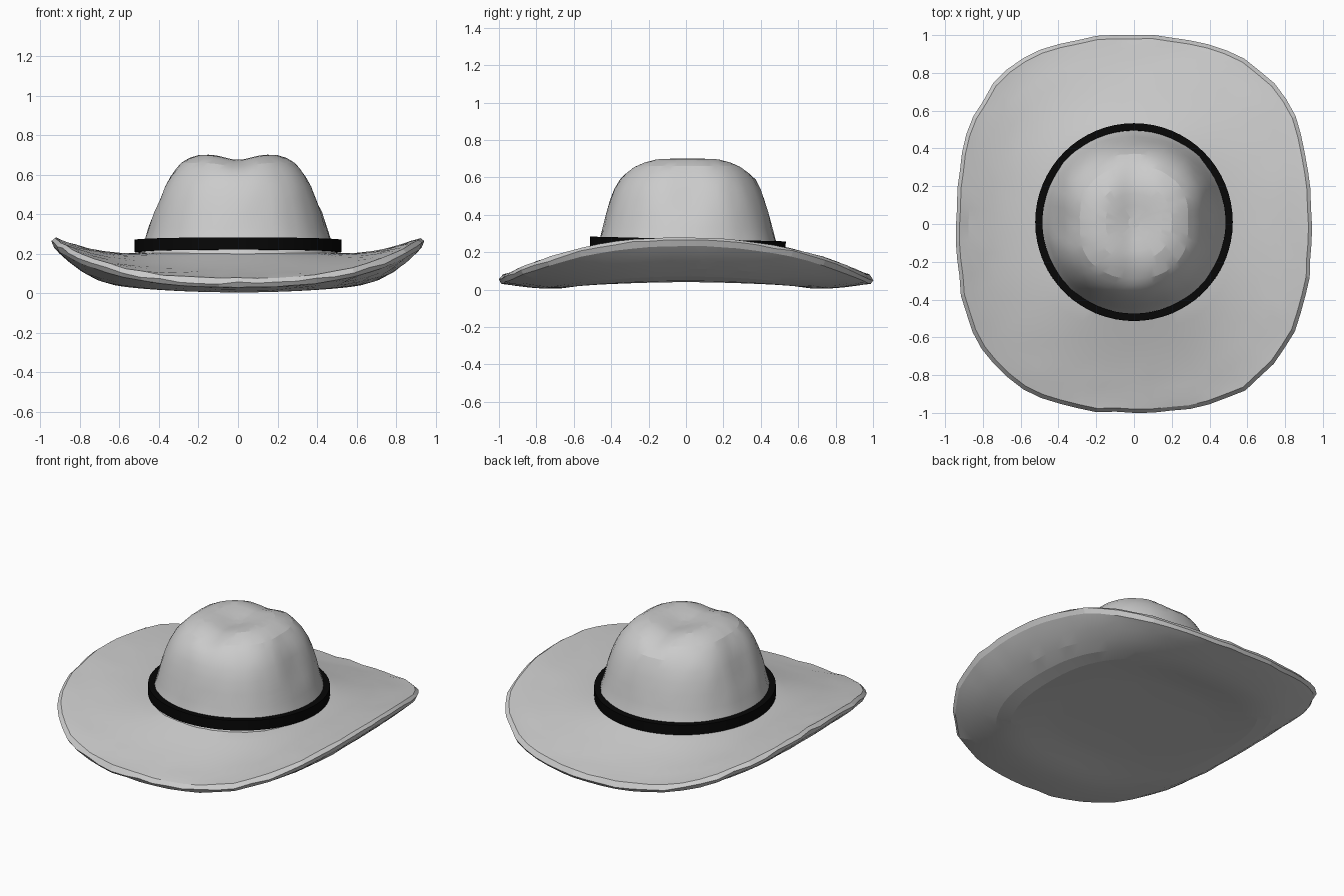
import bpy, bmesh, math, random
from mathutils import Matrix

if "Cube" in bpy.data.objects:
    bpy.data.objects.remove(bpy.data.objects["Cube"])

random.seed(4)
SEG = 64


def material(name, grey):
    m = bpy.data.materials.new(name)
    m.diffuse_color = (grey, grey, grey, 1)
    m.use_nodes = True
    m.node_tree.nodes["Principled BSDF"].inputs["Base Color"].default_value = m.diffuse_color
    return m


felt = material("grey felt", 0.6)
black = material("black band", 0.002)


def smoothstep(a, b, v):
    v = min(1, max(0, (v - a) / (b - a)))
    return v * v * (3 - 2 * v)


def outline(ang, a, b, n):
    """Point on a superellipse with half-widths a, b."""
    c, s = math.cos(ang), math.sin(ang)
    r = (abs(c / a) ** n + abs(s / b) ** n) ** (-1 / n)
    return r * c, r * s


def loft(name, rings, mat, cap_first=False, cap_last=False, closed=False):
    """Skin a list of equal-length point rings."""
    bm = bmesh.new()
    loops = [[bm.verts.new(p) for p in ring] for ring in rings]
    pairs = list(zip(loops, loops[1:])) + ([(loops[-1], loops[0])] if closed else [])
    for lo, hi in pairs:
        for i in range(len(lo)):
            j = (i + 1) % len(lo)
            bm.faces.new((lo[i], lo[j], hi[j], hi[i]))
    for wanted, loop in ((cap_first, loops[0]), (cap_last, loops[-1])):
        if wanted:
            bmesh.ops.contextual_create(bm, geom=loop)
    bmesh.ops.recalc_face_normals(bm, faces=bm.faces)
    mesh = bpy.data.meshes.new(name)
    bm.to_mesh(mesh)
    bm.free()
    mesh.materials.append(mat)
    ob = bpy.data.objects.new(name, mesh)
    bpy.context.collection.objects.link(ob)
    return ob


def soften(ob, degrees):
    bpy.ops.object.select_all(action='DESELECT')
    ob.select_set(True)
    bpy.context.view_layer.objects.active = ob
    bpy.ops.object.shade_smooth_by_angle(angle=math.radians(degrees))


ANGLES = [2 * math.pi * i / SEG for i in range(SEG)]

# Brim: solid with a blunt ragged rim, sides curled up, front and back dipping
ragged = [random.uniform(-0.01, 0.006) * min(1, abs(math.sin(2 * a)) * 3) for a in ANGLES]


def edge_height(y):
    return 0.052 + 0.213 * (1 - min(1, abs(y)) ** 2.2)


def brim_ring(t, side):
    ring = []
    for k, ang in enumerate(ANGLES):
        ex, ey = outline(ang, 0.942, 1.0, 2.6)
        edge = edge_height(ey)
        rag = 1 + ragged[k] * smoothstep(0.8, 1, t)
        x, y = ex * t * rag, ey * t * rag
        if side == "top":
            s = max(0, (t - 0.45) / 0.55)
            sag = 0.014 + 0.018 * math.cos(ang) ** 2
            z = 0.21 + (edge + 0.022 - 0.21) * s ** 1.1 - sag * math.sin(math.pi * s)
            z += random.uniform(-0.004, 0.004) * smoothstep(0.6, 0.9, t)
        elif side == "under":
            base = 0.04 - 0.04 * math.sin(ang) ** 2 * smoothstep(0.4, 0.75, t)
            z = base + (edge - 0.02 - base) * max(0, (t - 0.6) / 0.4) ** 2.1
            z += random.uniform(0, 0.004) * smoothstep(0.7, 0.9, t)
        else:
            z = edge + random.uniform(-0.006, 0.006)
        ring.append((x, y, z))
    return ring


under = [brim_ring(t, "under") for t in (0.15, 0.4, 0.5, 0.6, 0.68, 0.76, 0.84, 0.91, 0.96, 0.987)]
rim = [brim_ring(1.0, "rim")]
over = [brim_ring(t, "top") for t in (0.98, 0.93, 0.87, 0.8, 0.72, 0.64, 0.56, 0.48, 0.4)]
brim = loft("brim", under + rim + over, felt, cap_first=True)
soften(brim, 9)

# Crown: full, steep-sided dome with a lengthwise crease and side dents
PROFILE = [(0.19, 0.5), (0.25, 0.475), (0.33, 0.452), (0.41, 0.433), (0.48, 0.412),
           (0.54, 0.39), (0.59, 0.362), (0.63, 0.33), (0.66, 0.298), (0.685, 0.25),
           (0.701, 0.2), (0.707, 0.15), (0.707, 0.09), (0.707, 0.03)]
crown_rings = []
for z0, r in PROFILE:
    ring = []
    for ang in ANGLES:
        x, y = outline(ang, r, r, 2.25)
        dent = math.exp(-(y / 0.13) ** 2) * smoothstep(0.35, 0.5, z0) * smoothstep(0.2, 0.36, abs(x))
        x *= 1 - 0.06 * dent
        crease = 0.027 * math.exp(-(x / 0.09) ** 2) * smoothstep(0.58, 0.69, z0)
        hollow = 0.015 * math.exp(-(x / 0.13) ** 2 - (y / 0.13) ** 2) * smoothstep(0.6, 0.7, z0)
        lump = 1 + random.uniform(-0.006, 0.006)
        ring.append((x * lump, y * lump + 0.008, z0 - crease - hollow))
    crown_rings.append(ring)
crown = loft("crown", crown_rings, felt, cap_last=True)
soften(crown, 15)

# Hat band: square-section ring, tilted slightly down at the back
section = [(0.485, -0.031), (0.523, -0.031), (0.523, 0.031), (0.485, 0.031)]
band = loft("hat_band", [[(r * math.cos(a), r * math.sin(a), z) for a in ANGLES] for r, z in section],
            black, closed=True)
band.data.transform(Matrix.Translation((0, 0.01, 0.24)) @ Matrix.Rotation(math.radians(-1.4), 4, 'X'))
soften(band, 30)
